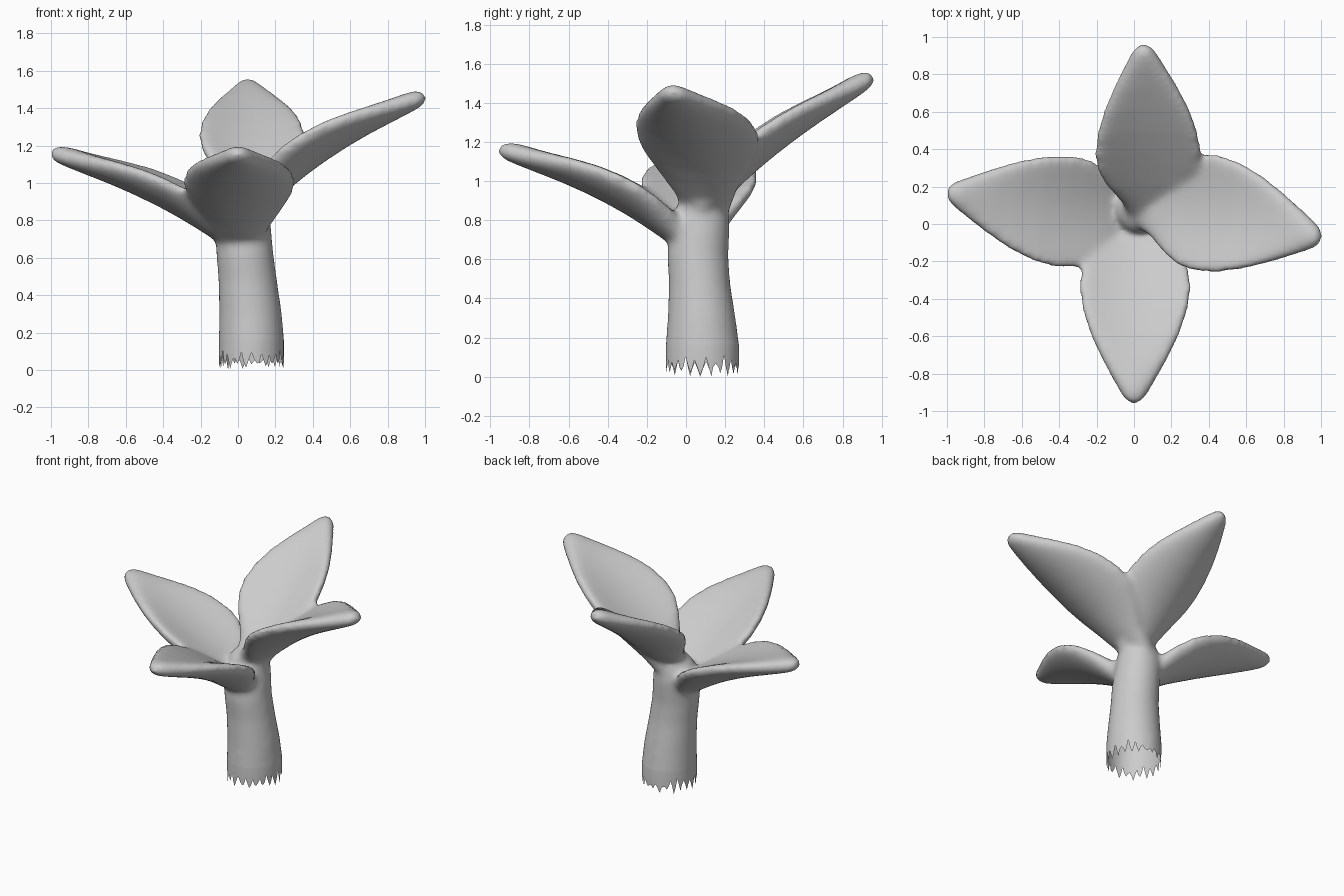
import bpy, bmesh, math, random
from mathutils import Vector

random.seed(4)
cube = bpy.data.objects.get("Cube")
if cube:
    bpy.data.objects.remove(cube, do_unlink=True)

grey = bpy.data.materials.new("soft grey")
grey.use_nodes = True
colour = (0.6, 0.6, 0.6, 1)
grey.diffuse_color = colour
grey.node_tree.nodes["Principled BSDF"].inputs["Base Color"].default_value = colour

bm = bmesh.new()


def loft(rings):
    """Skin a list of point rings and cap both ends."""
    rows = [[bm.verts.new(p) for p in ring] for ring in rings]
    n = len(rows[0])
    for a, b in zip(rows, rows[1:]):
        for i in range(n):
            j = (i + 1) % n
            bm.faces.new((a[i], a[j], b[j], b[i]))
    bm.faces.new(rows[0][::-1])
    bm.faces.new(rows[-1])


def petal(base, tip, bow, sway, broad):
    """Cupped leaf: (position, half width, cup depth, half thickness)."""
    base, tip = Vector(base), Vector(tip)
    sections = [(0, .11, .0, .075), (.12, .16, .03, .075), (.24, .24, .07, .07),
                (.34, .29, .085, .066), (.44, .305, .085, .064), (.56, .287, .075, .062),
                (.68, .242, .055, .06), (.8, .175, .03, .058), (.9, .11, .01, .054),
                (.96, .07, 0, .048), (.99, .045, 0, .034), (1.003, .02, 0, .018)]
    along = tip - base
    side = along.cross(Vector((0, 0, 1))).normalized()
    up = side.cross(along).normalized()
    rings = []
    for t, width, cup, thick in sections:
        centre = base + along * t + (up * bow + side * sway) * math.sin(math.pi * t)
        ring = []
        for k in range(32):
            a = math.tau * k / 32
            c, s = math.cos(a), math.sin(a)
            blunt = math.copysign(abs(s) ** .7, s)
            ring.append(centre + side * width * broad * c
                        + up * (cup * c * c + thick * blunt))
        rings.append(ring)
    loft(rings)


# Four petals: front and left low, right and back raised
petal((.01, .05, .68), (0, -.953, 1.168), .048, 0, .99)
petal((.04, .04, .68), (-.997, .17, 1.168), .043, -.025, 1)
petal((.03, .11, .855), (.997, -.075, 1.468), .055, -.018, 1.05)
petal((.08, .05, .865), (.05, .952, 1.538), .035, .006, .94)

# Leaning stem: height, centre x, centre y, radius, depth radius
stem = [(-.1, .077, .088, .183, .207), (.1, .074, .086, .178, .195),
        (.3, .067, .08, .168, .174), (.48, .052, .069, .157, .157),
        (.62, .037, .06, .153, .157), (.78, .027, .075, .148, .15),
        (.89, .035, .085, .125, .125), (.94, .05, .095, .08, .08)]
loft([[(x + rx * math.cos(math.tau * k / 32), y + ry * math.sin(math.tau * k / 32), z)
       for k in range(32)] for z, x, y, rx, ry in stem])
bmesh.ops.recalc_face_normals(bm, faces=bm.faces)

mesh = bpy.data.meshes.new("flower_blend")
bm.to_mesh(mesh)
bm.free()
flower = bpy.data.objects.new("flower", mesh)
bpy.context.collection.objects.link(flower)

# Fuse the parts into one soft skin
remesh = flower.modifiers.new("fuse", 'REMESH')
remesh.mode = 'VOXEL'
remesh.voxel_size = 0.016
soften = flower.modifiers.new("soften", 'SMOOTH')
soften.factor = 0.5
soften.iterations = 18
graph = bpy.context.evaluated_depsgraph_get()
fused = bpy.data.meshes.new_from_object(flower.evaluated_get(graph))
flower.modifiers.clear()

# Open the stem and tear its lower rim
bm = bmesh.new()
bm.from_mesh(fused)
bmesh.ops.bisect_plane(bm, geom=bm.verts[:] + bm.edges[:] + bm.faces[:], dist=1e-5,
                       plane_co=(0, 0, .16), plane_no=(0, 0, -1), clear_outer=True)
rim = [e for e in bm.edges if e.is_boundary]
torn = bmesh.ops.extrude_edge_only(bm, edges=rim)["geom"]
points = [v for v in torn if isinstance(v, bmesh.types.BMVert)]
points.sort(key=lambda v: math.atan2(v.co.y - .086, v.co.x - .07))
for i, v in enumerate(points):
    low, high = [(0, .04), (.04, .06), (.05, .11), (.04, .06)][i % 4]
    v.co.z = random.uniform(low, high)
points[0].co.z = 0
bmesh.ops.recalc_face_normals(bm, faces=bm.faces)
bm.to_mesh(fused)
bm.free()

flower.data = fused
fused.materials.clear()
fused.materials.append(grey)
for p in fused.polygons:
    p.use_smooth = True
    p.material_index = 0
